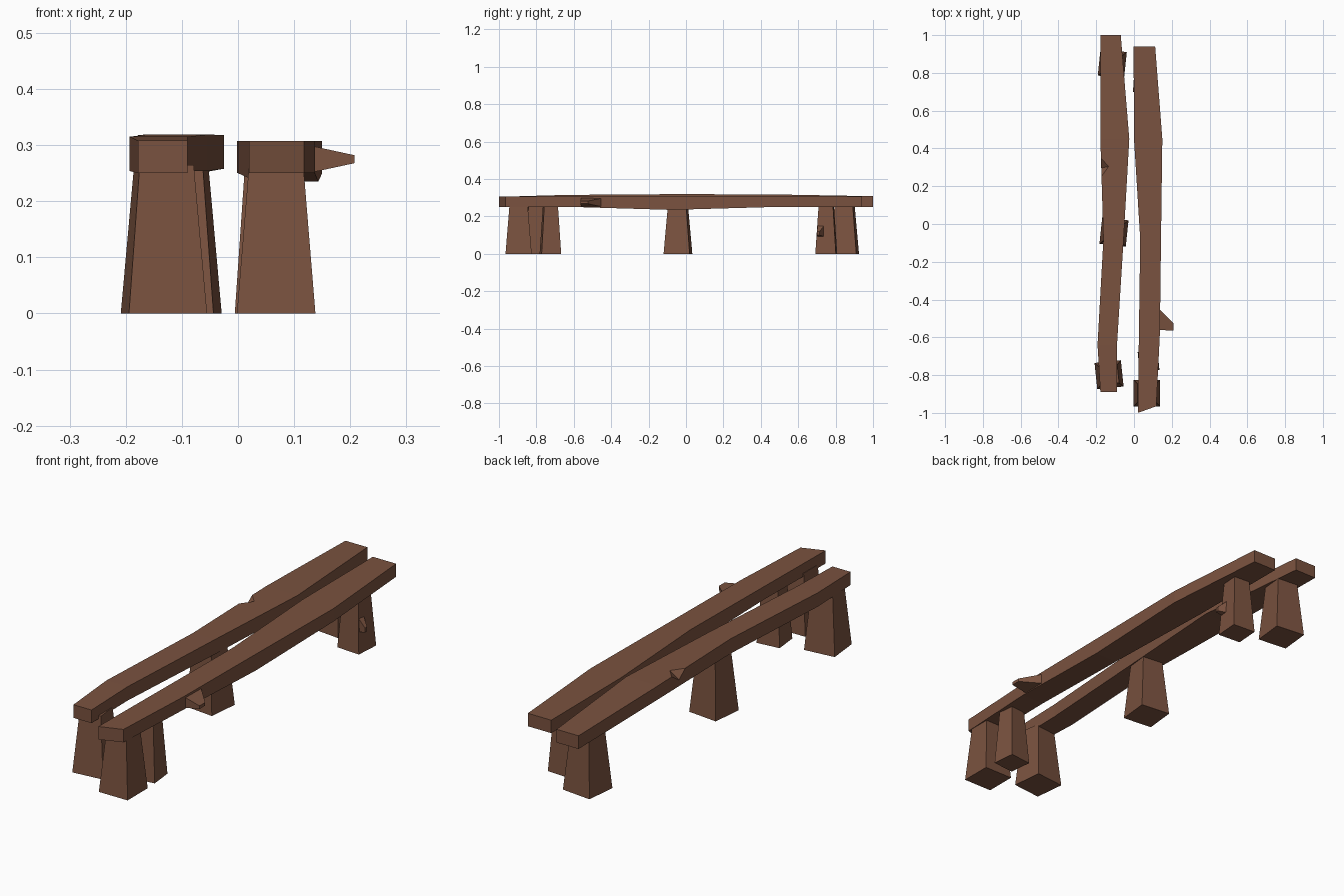
import bpy, bmesh, math
from mathutils import Vector, Matrix

if "Cube" in bpy.data.objects:
    bpy.data.objects.remove(bpy.data.objects["Cube"])

wood = bpy.data.materials.new("brown_wood")
wood.diffuse_color = (0.195, 0.085, 0.05, 1)
wood.use_nodes = True
wood.node_tree.nodes["Principled BSDF"].inputs["Base Color"].default_value = wood.diffuse_color


def finish(name, bm):
    bmesh.ops.recalc_face_normals(bm, faces=bm.faces[:])
    mesh = bpy.data.meshes.new(name)
    bm.to_mesh(mesh)
    bm.free()
    obj = bpy.data.objects.new(name, mesh)
    bpy.context.collection.objects.link(obj)
    mesh.materials.append(wood)
    return obj


def plank(name, stations, skew=0):
    """Loft rectangles (y, x0, x1, z0, z1); skew shifts the right corner of the first end."""
    bm = bmesh.new()
    rings = []
    for i, (y, x0, x1, z0, z1) in enumerate(stations):
        yr = y + (skew if i == 0 else 0)
        rings.append([bm.verts.new(p) for p in
                      ((x0, y, z0), (x1, yr, z0), (x1, yr, z1), (x0, y, z1))])
    for a, b in zip(rings, rings[1:]):
        for k in range(4):
            bm.faces.new((a[k], a[(k + 1) % 4], b[(k + 1) % 4], b[k]))
    bm.faces.new(rings[0])
    bm.faces.new(rings[-1])
    return finish(name, bm)


def leg(name, x, y, size, angle, top_scale=0.69, height=0.265):
    """Tapered square post."""
    bm = bmesh.new()
    bmesh.ops.create_cube(bm, size=1)
    for v in bm.verts:
        s = size * (top_scale if v.co.z > 0 else 1)
        v.co = Vector((v.co.x * s, v.co.y * s, (v.co.z + 0.5) * height))
    bm.transform(Matrix.Translation((x, y, 0)) @ Matrix.Rotation(math.radians(angle), 4, 'Z'))
    return finish(name, bm)


def hull(name, points):
    bm = bmesh.new()
    for p in points:
        bm.verts.new(p)
    bmesh.ops.convex_hull(bm, input=bm.verts[:])
    return finish(name, bm)


def stub(name, x0, x1, base, tip):
    """Broken twig tapering along x; base and tip are (y0, y1, z0, z1)."""
    pts = [(x, y, z) for x, (y0, y1, z0, z1) in ((x0, base), (x1, tip))
           for y in (y0, y1) for z in (z0, z1)]
    return hull(name, pts)


# Seat planks
left = plank("left_plank", [
    (-0.89, -0.178, -0.09, 0.25, 0.308),
    (-0.64, -0.193, -0.09, 0.254, 0.315),
    (-0.08, -0.162, -0.055, 0.254, 0.319),
    (0.45, -0.178, -0.025, 0.258, 0.318),
    (1.0, -0.177, -0.07, 0.25, 0.308)])
plank("right_plank", [
    (-1.0, 0.02, 0.118, 0.25, 0.307),
    (-0.58, 0.026, 0.137, 0.25, 0.307),
    (-0.08, 0.033, 0.143, 0.235, 0.307),
    (0.45, 0.0, 0.15, 0.25, 0.307),
    (0.94, -0.002, 0.112, 0.25, 0.307)], skew=0.035)

# Chipped notch in the outer edge of the left plank
chip = hull("notch_cutter", [(-0.21, 0.17, 0.34), (-0.21, 0.42, 0.34),
                             (-0.11, 0.31, 0.34), (-0.20, 0.29, 0.26)])
chip.hide_render = True
chip.hide_viewport = True
cut = left.modifiers.new("notch", 'BOOLEAN')
cut.operation = 'DIFFERENCE'
cut.solver = 'EXACT'
cut.object = chip

# Legs
for args in (("left_front_leg", -0.132, -0.798, 0.14, 6),
             ("left_middle_leg", -0.106, -0.043, 0.14, -6),
             ("left_back_leg", -0.115, 0.848, 0.14, -6),
             ("right_front_leg", 0.068, -0.895, 0.14, 0),
             ("right_inner_leg", 0.077, -0.725, 0.105, 6),
             ("right_back_leg", 0.053, 0.75, 0.11, -4)):
    leg(*args)

# Twig stubs on the right plank and the right back leg
stub("plank_twig", 0.125, 0.208, (-0.56, -0.44, 0.25, 0.3), (-0.565, -0.525, 0.268, 0.282))
stub("leg_twig", 0.085, 0.128, (0.705, 0.745, 0.09, 0.16), (0.7, 0.715, 0.1, 0.12))
